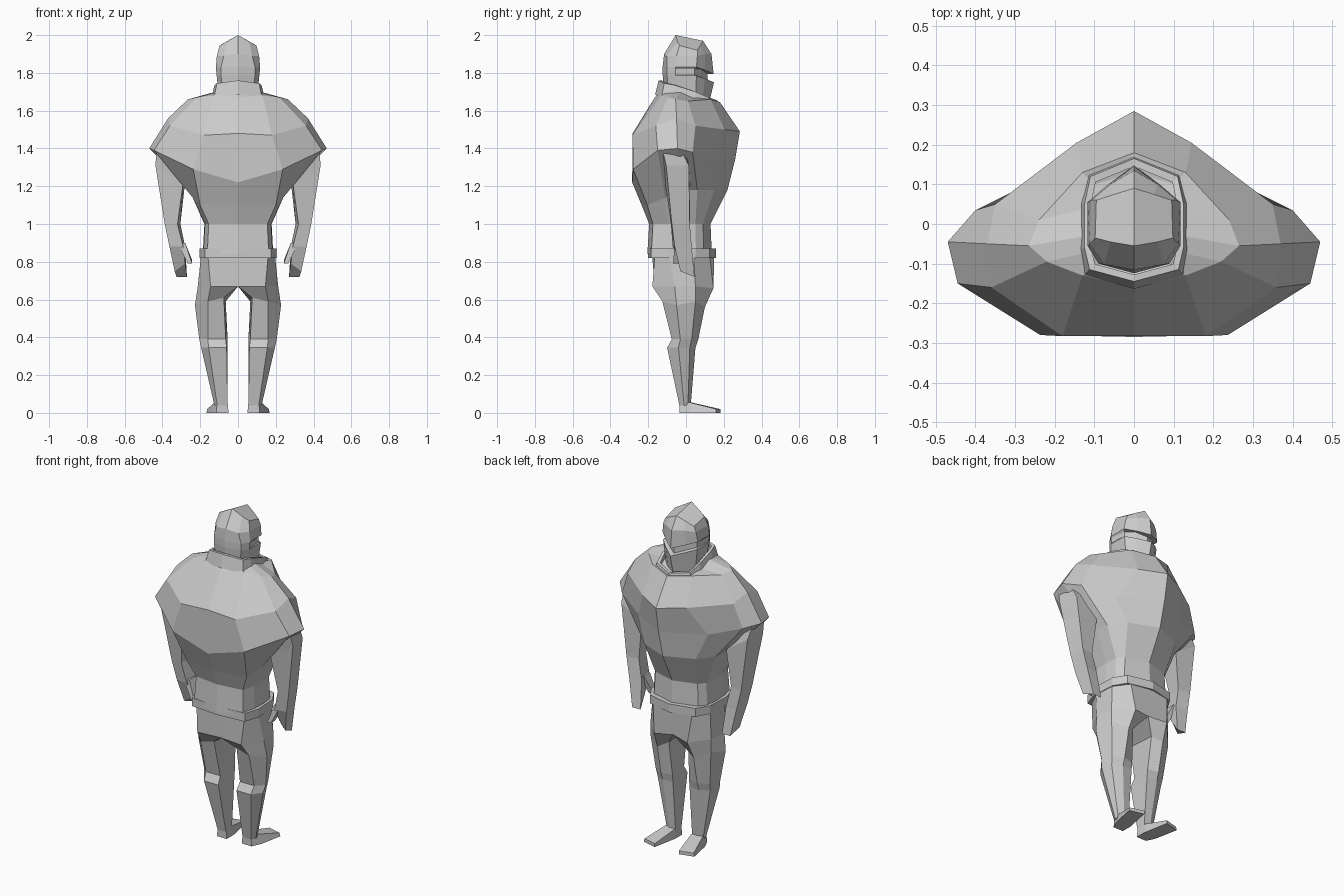
import bpy
import bmesh

cube = bpy.data.objects.get("Cube")
if cube:
    bpy.data.objects.remove(cube, do_unlink=True)

# One plain grey for the whole figure
GREY = (0.6, 0.6, 0.6, 1)
grey = bpy.data.materials.new("plain_grey")
grey.use_nodes = True
grey.diffuse_color = GREY
grey.node_tree.nodes["Principled BSDF"].inputs["Base Color"].default_value = GREY


def ring(height, **points):
    """Cross-section: named (x, y) points at a height, or (x, y, z) to override it."""
    return [p if len(p) == 3 else (*p, height) for p in points.values()]


def loft(name, rings, closed=False, capped=True, wrap=False):
    """Skin the left half through its rings, then mirror it across x = 0."""
    bm = bmesh.new()
    loops = [[bm.verts.new(p) for p in r] for r in rings]
    pairs = list(zip(loops, loops[1:]))
    if wrap:
        pairs.append((loops[-1], loops[0]))
    count = len(loops[0])
    for low, high in pairs:
        for i in range(count if closed else count - 1):
            j = (i + 1) % count
            bm.faces.new((low[i], low[j], high[j], high[i]))
    if capped:
        bm.faces.new(loops[0][::-1])
        bm.faces.new(loops[-1])
    bmesh.ops.recalc_face_normals(bm, faces=bm.faces)
    # An open half shell has no reliable inside, so aim it away from its axis
    if not closed and not wrap:
        middle = [f for f in bm.faces if len(f.verts) == 4]
        outward = sum(f.normal.x * f.calc_area() for f in middle)
        if outward < 0:
            bmesh.ops.reverse_faces(bm, faces=bm.faces)
    mesh = bpy.data.meshes.new(name)
    bm.to_mesh(mesh)
    bm.free()
    mesh.materials.append(grey)
    obj = bpy.data.objects.new(name, mesh)
    bpy.context.collection.objects.link(obj)
    mirror = obj.modifiers.new("Mirror", "MIRROR")
    mirror.use_axis[0] = True
    mirror.merge_threshold = 0.0005
    return obj


def shifted(points, grow, lift):
    """Copy of a ring scaled about the z axis and raised."""
    return [(x * grow, y * grow, z + lift) for x, y, z in points]


# Widest line of the body, shared by the abdomen and the chest
shoulder_line = ring(
    1.38, front=(0, .26, 1.34), front_corner=(.23, .12, 1.33), side_front=(.4, .035),
    side=(.47, -.045, 1.4), side_back=(.445, -.15, 1.39), back_corner=(.237, -.28, 1.29),
    back=(0, -.285, 1.22))

# Abdomen with a broad flat back, flaring up from the waist
waist = ring(
    1, front=(0, .13), front_corner=(.14, .09), side_front=(.17, .05),
    side=(.178, -.02), side_back=(.175, -.1), back_corner=(.155, -.175),
    back=(0, -.195))
loft("abdomen", [
    shifted(waist, 1.05, -.16),
    waist,
    ring(1.18, front=(0, .22), front_corner=(.17, .15), side_front=(.24, .06),
         side=(.25, -.02), side_back=(.24, -.11, 1.14), back_corner=(.2, -.205, 1.1),
         back=(0, -.235, 1.1)),
    shoulder_line,
])

# Broad chest and shoulders
loft("chest", [
    shoulder_line,
    ring(1.52, front=(0, .285, 1.49), front_corner=(.145, .205, 1.5), side_front=(.35, .05),
         side=(.37, -.05, 1.56), side_back=(.36, -.16), back_corner=(.18, -.283, 1.47),
         back=(0, -.283, 1.48)),
    ring(1.66, front=(0, .18, 1.645), front_corner=(.13, .13), side_front=(.24, .01, 1.65),
         side=(.265, -.055), side_back=(.22, -.095, 1.67), back_corner=(.13, -.13, 1.68),
         back=(0, -.165, 1.67)),
    ring(1.7, front=(0, .13, 1.64), front_corner=(.1, .1, 1.65), side_front=(.12, .04, 1.67),
         side=(.12, -.03), side_back=(.11, -.07), back_corner=(.08, -.12),
         back=(0, -.14)),
])

# Raised collar, low at the throat and flaring into the back
collar_rim = ring(
    1.69, front=(0, .165, 1.655), front_corner=(.11, .12, 1.67), side_front=(.125, .05, 1.7),
    side_back=(.125, -.06, 1.735), back_corner=(.112, -.115, 1.745), back=(0, -.145, 1.76))
loft("collar", [
    shifted(collar_rim, 1.13, -.075),
    collar_rim,
    shifted(collar_rim, .88, 0),
    shifted(collar_rim, .88, -.07),
], capped=False, wrap=True)

# Head: lower mask, narrow recessed eye slit, then the pointed hood
loft("head", [
    ring(1.63, front=(0, .12), front_corner=(.06, .085), side_front=(.095, .05),
         side_back=(.09, -.05), back_corner=(.07, -.09), back=(0, -.11)),
    ring(1.785, front=(0, .148, 1.75), front_corner=(.065, .1, 1.77), side_front=(.113, .055),
         side_back=(.113, -.055), back_corner=(.09, -.1), back=(0, -.123)),
    ring(1.79, front=(0, .115, 1.755), front_corner=(.055, .08, 1.775), side_front=(.104, .045),
         side_back=(.114, -.055), back_corner=(.09, -.1), back=(0, -.124)),
    ring(1.82, front=(0, .115, 1.795), front_corner=(.055, .08), side_front=(.104, .045),
         side_back=(.116, -.055), back_corner=(.09, -.1), back=(0, -.124)),
    ring(1.83, front=(0, .146, 1.795), front_corner=(.065, .1, 1.815), side_front=(.117, .055),
         side_back=(.117, -.055), back_corner=(.09, -.1), back=(0, -.124)),
    ring(1.89, front=(0, .135, 1.9), front_corner=(.06, .1, 1.9), side_front=(.108, .06),
         side_back=(.112, -.05), back_corner=(.075, -.102), back=(0, -.116, 1.9)),
    ring(1.945, front=(0, .09, 1.97), front_corner=(.05, .075), side_front=(.095, .06, 1.92),
         side_back=(.098, -.035), back_corner=(.06, -.045, 1.965), back=(0, -.055, 2)),
])

# Belt
belt_edge = ring(
    .82, front=(0, .16), front_corner=(.15, .125), side_front=(.195, .05),
    side_back=(.203, -.1), back_corner=(.175, -.185), back=(0, -.2))
belt_top = shifted(belt_edge, 1, .05)
loft("belt", [belt_edge, belt_top, shifted(belt_top, .8, 0), shifted(belt_edge, .8, 0)],
     capped=False, wrap=True)

# Hips and legs
loft("leg", [
    ring(.84, front_in=(0, .15), front_out=(.13, .125), side_front=(.19, .04),
         side_back=(.195, -.09), back_out=(.16, -.165), back_in=(0, -.18)),
    ring(.67, front_in=(0, .12), front_out=(.11, .145, .66), side_front=(.2, .05),
         side_back=(.213, -.06), back_out=(.145, -.178), back_in=(0, -.165)),
    ring(.59, front_in=(.065, .07), front_out=(.12, .1, .56), side_front=(.2, .05),
         side_back=(.228, -.05, .57), back_out=(.16, -.125), back_in=(.075, -.12, .61)),
    ring(.39, front_in=(.055, .05), front_out=(.12, .065), side_front=(.18, .03),
         side_back=(.205, -.03), back_out=(.16, -.075), back_in=(.065, -.075)),
    ring(.345, front_in=(.055, .045), front_out=(.12, .05), side_front=(.175, .02),
         side_back=(.195, -.04), back_out=(.155, -.1), back_in=(.06, -.1)),
    ring(.04, front_in=(.055, .02), front_out=(.09, .025), side_front=(.12, .01),
         side_back=(.125, -.01), back_out=(.11, -.035), back_in=(.055, -.035)),
], closed=True)

# Flat feet, lofted from heel to toe
loft("foot", [
    ring(0, sole_in=(.05, -.035), sole_out=(.115, -.035),
         top_out=(.11, -.035, .055), top_in=(.055, -.035, .055)),
    ring(0, sole_in=(.05, .03), sole_out=(.14, .02),
         top_out=(.125, .02, .055), top_in=(.055, .03, .055)),
    ring(0, sole_in=(.08, .182), sole_out=(.168, .16),
         top_out=(.163, .16, .02), top_in=(.08, .182, .02)),
], closed=True)

# Arms with the curled hand at the end
loft("arm", [
    ring(1.42, out_front=(.43, -.04), out_back=(.43, -.13),
         in_back=(.33, -.13), in_front=(.32, -.01)),
    ring(1.31, out_front=(.418, .015), out_back=(.437, -.105),
         in_back=(.29, -.11, 1.22), in_front=(.28, .02, 1.22)),
    ring(1, out_front=(.38, .02), out_back=(.388, -.075),
         in_back=(.32, -.08), in_front=(.305, .01)),
    ring(.88, out_front=(.355, .03), out_back=(.363, -.06),
         in_back=(.29, -.07), in_front=(.28, .02)),
    ring(.72, out_front=(.325, .045), out_back=(.335, -.03, .75),
         in_back=(.28, -.01, .79), in_front=(.27, .045)),
], closed=True)

# Thumbs
loft("thumb", [
    ring(.9, out_front=(.32, 0), out_back=(.32, -.06),
         in_back=(.28, -.06), in_front=(.28, 0)),
    ring(.79, out_front=(.265, -.03), out_back=(.265, -.068),
         in_back=(.243, -.068), in_front=(.243, -.03, .81)),
], closed=True)
